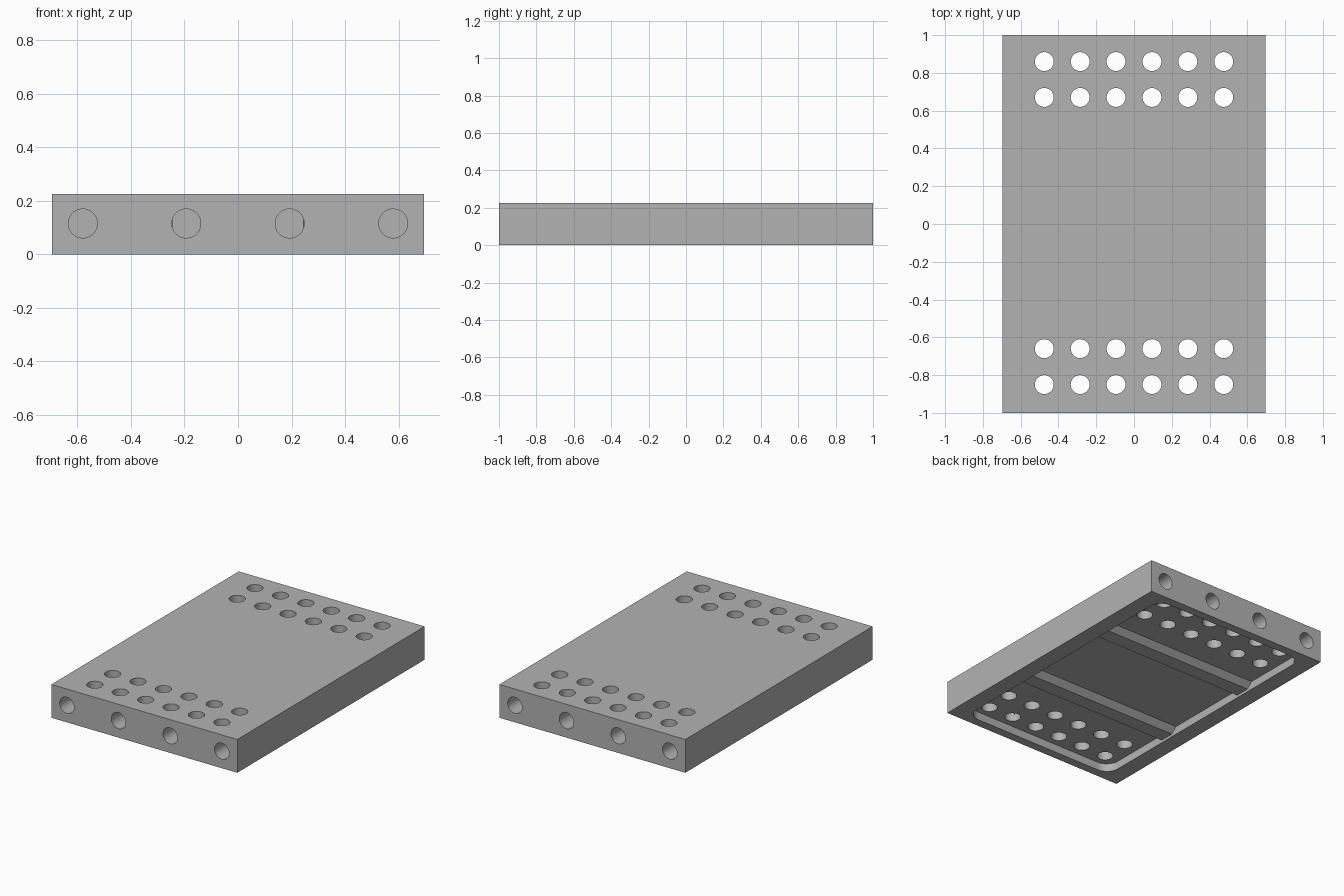
import bpy, bmesh, math
from mathutils import Matrix, Vector

cube = bpy.data.objects.get("Cube")
if cube:
    bpy.data.objects.remove(cube, do_unlink=True)

WIDTH, LENGTH, HEIGHT = 1.39, 2.0, 0.225
POCKET_X, POCKET_Y, POCKET_DEPTH, CORNER = 0.58, 0.94, 0.055, 0.09

grey = bpy.data.materials.new("plain grey")
grey.use_nodes = True
colour = (0.45, 0.45, 0.45, 1)
grey.diffuse_color = colour
grey.node_tree.nodes["Principled BSDF"].inputs["Base Color"].default_value = colour


def make_object(name, bm):
    bmesh.ops.recalc_face_normals(bm, faces=bm.faces)
    mesh = bpy.data.meshes.new(name)
    bm.to_mesh(mesh)
    bm.free()
    mesh.materials.append(grey)
    obj = bpy.data.objects.new(name, mesh)
    bpy.context.collection.objects.link(obj)
    return obj


def prism(bm, outline, travel):
    """Extrude a closed outline of points along a vector."""
    face = bm.faces.new([bm.verts.new(p) for p in outline])
    moved = bmesh.ops.extrude_face_region(bm, geom=[face])["geom"]
    verts = [v for v in moved if isinstance(v, bmesh.types.BMVert)]
    bmesh.ops.translate(bm, verts=verts, vec=travel)


def cylinder(bm, radius, depth, matrix):
    bmesh.ops.create_cone(bm, cap_ends=True, segments=48, radius1=radius,
                          radius2=radius, depth=depth, matrix=matrix)


def combine(target, tool, operation):
    """Apply a boolean and discard the tool."""
    bpy.context.view_layer.objects.active = target
    mod = target.modifiers.new(tool.name, 'BOOLEAN')
    mod.operation, mod.solver, mod.object = operation, 'EXACT', tool
    bpy.ops.object.modifier_apply(modifier=mod.name)
    bpy.data.objects.remove(tool, do_unlink=True)


# Solid plate
bm = bmesh.new()
bmesh.ops.create_cube(bm, size=1, matrix=Matrix.Translation((0, 0, HEIGHT / 2))
                      @ Matrix.Diagonal((WIDTH, LENGTH, HEIGHT, 1)))
plate = make_object("drilled_plate", bm)

# Rounded pocket in the underside
bm = bmesh.new()
outline = []
for quarter, (sx, sy) in enumerate([(1, 1), (-1, 1), (-1, -1), (1, -1)]):
    for step in range(13):
        a = math.radians(90 * quarter + 90 * step / 12)
        outline.append((sx * (POCKET_X - CORNER) + CORNER * math.cos(a),
                        sy * (POCKET_Y - CORNER) + CORNER * math.sin(a), -0.1))
prism(bm, outline, Vector((0, 0, 0.1 + POCKET_DEPTH)))
combine(plate, make_object("pocket_cutter", bm), 'DIFFERENCE')

# Two bevelled cross ribs inside the pocket
bm = bmesh.new()
for side in (-1, 1):
    y = side * 0.37
    section = [(-0.05, 0.018), (0.05, 0.018), (0.09, POCKET_DEPTH),
               (0.09, 0.08), (-0.09, 0.08), (-0.09, POCKET_DEPTH)]
    prism(bm, [(-0.6, y + dy, z) for dy, z in section], Vector((1.2, 0, 0)))
combine(plate, make_object("cross_ribs", bm), 'UNION')

# Double rows of vertical holes at both ends
bm = bmesh.new()
for y in (-0.85, -0.66, 0.67, 0.86):
    for i in range(6):
        x = (i - 2.5) * 0.19
        cylinder(bm, 0.05, 1, Matrix.Translation((x, y, 0)))
combine(plate, make_object("vertical_holes", bm), 'DIFFERENCE')

# Blind holes in both end faces
bm = bmesh.new()
turn = Matrix.Rotation(math.pi / 2, 4, 'X')
for y in (-1, 1):
    for i in range(4):
        x = (i - 1.5) * 0.386
        cylinder(bm, 0.054, 0.24, Matrix.Translation((x, y, 0.115)) @ turn)
combine(plate, make_object("end_holes", bm), 'DIFFERENCE')

# Smooth hole walls, crisp edges
bpy.ops.object.select_all(action='DESELECT')
plate.select_set(True)
bpy.context.view_layer.objects.active = plate
bpy.ops.object.shade_smooth_by_angle(angle=math.radians(30))
